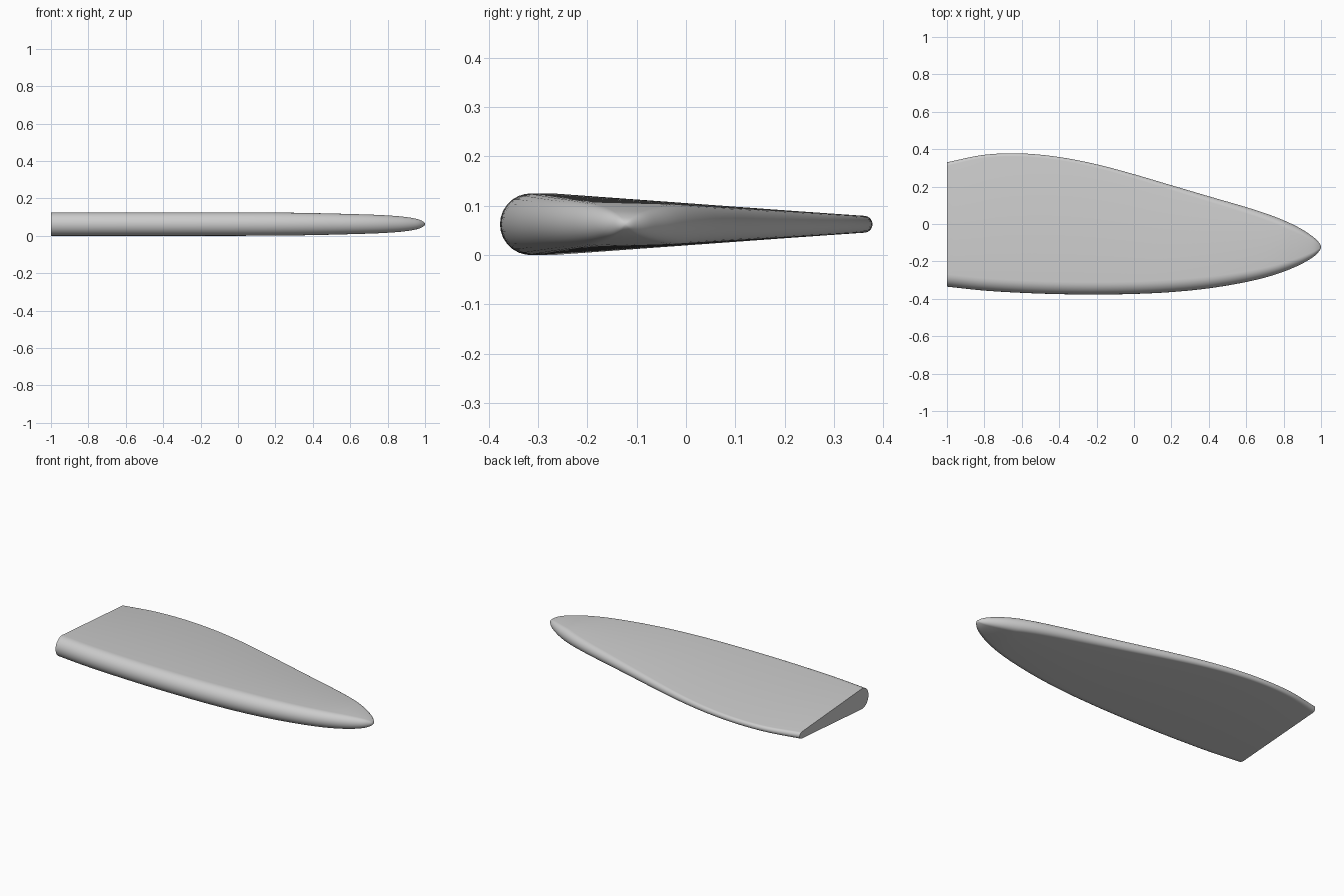
import bpy, bmesh
from math import pi, sin, cos, asin

cube = bpy.data.objects.get("Cube")
if cube:
    bpy.data.objects.remove(cube)

MID_Z = 0.0625      # centre plane height
ARC = 14            # steps around each rounded edge
SUB = 6             # smoothing steps between stations

# Stations along the span: x, front y, back y, front edge radius
stations = [
    (-1.0, -0.335, 0.330, 0.0625),
    (-0.8, -0.356, 0.370, 0.0625),
    (-0.6, -0.368, 0.377, 0.0625),
    (-0.4, -0.375, 0.358, 0.0625),
    (-0.2, -0.377, 0.319, 0.0625),
    (0.0, -0.374, 0.266, 0.0625),
    (0.2, -0.364, 0.207, 0.062),
    (0.4, -0.344, 0.148, 0.059),
    (0.6, -0.310, 0.090, 0.054),
    (0.75, -0.272, 0.040, 0.049),
    (0.87, -0.226, -0.013, 0.041),
    (0.95, -0.182, -0.063, 0.029),
    (0.988, -0.148, -0.098, 0.015),
    (1.0, -0.123, -0.123, 0.0),
]


def spline(p, t):
    """Catmull-Rom blend of four stations."""
    return [0.5 * (2 * b + (c - a) * t + (2 * a - 5 * b + 4 * c - d) * t ** 2
                   + (3 * b - a - 3 * c + d) * t ** 3) for a, b, c, d in zip(*p)]


def section(x, front, back, r_front):
    """Tapered section: two round edges joined by straight tangents."""
    r_back = min(0.0625 - 0.066 * (back + 0.31), 0.9 * r_front)
    c_front, c_back = front + r_front, back - r_back
    tilt = asin(max(0, min(0.9, (r_front - r_back) / max(c_back - c_front, 1e-4))))
    points = []
    for centre, r, start, sweep in ((c_front, r_front, pi / 2 - tilt, pi + 2 * tilt),
                                    (c_back, r_back, -pi / 2 + tilt, pi - 2 * tilt)):
        for i in range(ARC + 1):
            a = start + sweep * i / ARC
            points.append((x, centre + r * cos(a), MID_Z + r * sin(a)))
    return points


# Padding stations: straight past the root, mirrored past the tip
root = [2 * a - b for a, b in zip(stations[0], stations[1])]
x, front, back, radius = stations[-2]
padded = [root] + stations + [(x, back, front, -radius)]
rows = [spline(padded[i:i + 4], k / SUB)
        for i in range(len(stations) - 1) for k in range(SUB)]

# Blade skin, closed by a flat root and a rounded tip
bm = bmesh.new()
rings = [[bm.verts.new(p) for p in section(*row)] for row in rows]
tip = bm.verts.new((1.0, stations[-1][1], MID_Z))
n = len(rings[0])
for r1, r2 in zip(rings, rings[1:]):
    for i in range(n):
        j = (i + 1) % n
        bm.faces.new((r1[i], r1[j], r2[j], r2[i]))
for i in range(n):
    bm.faces.new((rings[-1][i], rings[-1][(i + 1) % n], tip))
bm.faces.new(rings[0])
bmesh.ops.recalc_face_normals(bm, faces=bm.faces)
mesh = bpy.data.meshes.new("wing_blade")
bm.to_mesh(mesh)
bm.free()

blade = bpy.data.objects.new("wing_blade", mesh)
bpy.context.collection.objects.link(blade)

grey = bpy.data.materials.new("light_grey")
grey.use_nodes = True
colour = (0.6, 0.6, 0.6, 1)
grey.diffuse_color = colour
grey.node_tree.nodes["Principled BSDF"].inputs["Base Color"].default_value = colour
mesh.materials.append(grey)

bpy.ops.object.select_all(action="DESELECT")
blade.select_set(True)
bpy.context.view_layer.objects.active = blade
bpy.ops.object.shade_smooth_by_angle(angle=0.7)
